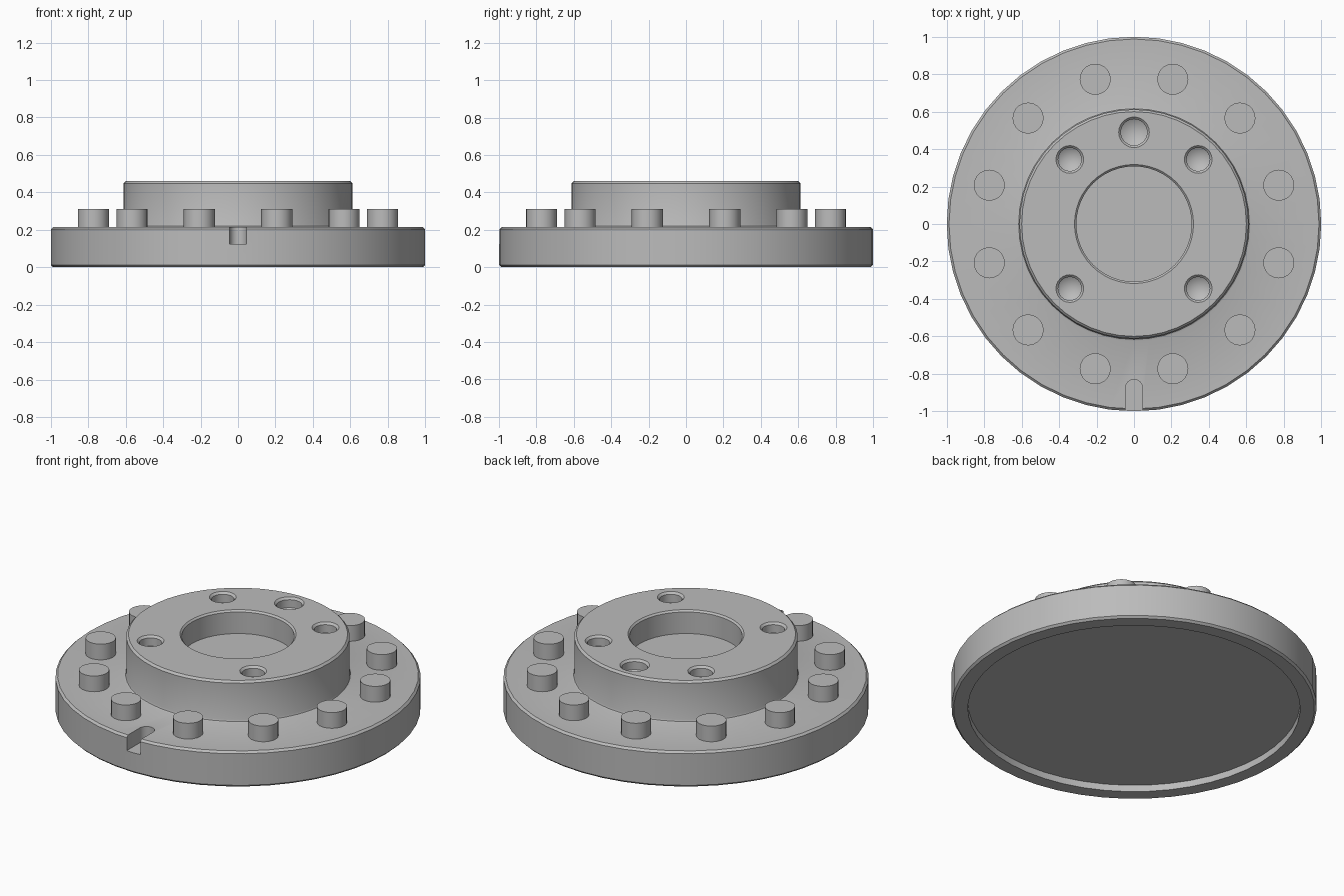
import bpy, bmesh
from math import sin, cos, pi, radians, hypot, atan2

cube = bpy.data.objects.get("Cube")
if cube:
    bpy.data.objects.remove(cube, do_unlink=True)

grey = bpy.data.materials.new("machined_grey")
GREY = (0.5, 0.5, 0.5, 1)
grey.diffuse_color = GREY
grey.use_nodes = True
grey.node_tree.nodes["Principled BSDF"].inputs["Base Color"].default_value = GREY


def lathe(name, profile, segments, x=0, y=0):
    """Revolve an (r, z) profile about a vertical axis; radius 0 makes a pole."""
    bm = bmesh.new()
    rings = []
    for r, z in profile:
        if r == 0:
            rings.append([bm.verts.new((x, y, z))] * segments)
        else:
            rings.append([bm.verts.new((x + r * cos(2 * pi * i / segments),
                                        y + r * sin(2 * pi * i / segments), z))
                          for i in range(segments)])
    for low, high in zip(rings, rings[1:]):
        for i in range(segments):
            j = (i + 1) % segments
            bm.faces.new(dict.fromkeys((low[i], low[j], high[j], high[i])))
    return finish(name, bm)


def finish(name, bm):
    bmesh.ops.recalc_face_normals(bm, faces=bm.faces)
    mesh = bpy.data.meshes.new(name)
    bm.to_mesh(mesh)
    bm.free()
    mesh.materials.append(grey)
    obj = bpy.data.objects.new(name, mesh)
    bpy.context.collection.objects.link(obj)
    return obj


def activate(obj):
    bpy.ops.object.select_all(action='DESELECT')
    obj.select_set(True)
    bpy.context.view_layer.objects.active = obj


def cut(target, cutter):
    mod = target.modifiers.new("cut", 'BOOLEAN')
    mod.operation, mod.solver, mod.object = 'DIFFERENCE', 'EXACT', cutter
    activate(target)
    bpy.ops.object.modifier_apply(modifier=mod.name)
    bpy.data.objects.remove(cutter, do_unlink=True)


def smooth(obj):
    activate(obj)
    bpy.ops.object.shade_smooth_by_angle(angle=radians(25))


FLANGE_TOP, HUB_TOP = 0.215, 0.46

# Flange, raised hub, blind centre bore and shallow underside recess
body = lathe("flange_body", [
    (0, 0.04), (0.91, 0.04), (0.91, 0), (0.988, 0), (1, 0.012),
    (1, FLANGE_TOP - 0.012), (0.988, FLANGE_TOP),
    (0.626, FLANGE_TOP), (0.616, FLANGE_TOP + 0.004), (0.612, FLANGE_TOP + 0.014),
    (0.612, HUB_TOP - 0.012), (0.6, HUB_TOP),
    (0.318, HUB_TOP), (0.308, HUB_TOP - 0.01),
    (0.308, 0.32), (0, 0.32)], 48)

# Countersunk holes with drilled cone bottoms; the rear one is larger
holes = [(sx * 0.343, sy * 0.345, 0.062) for sx in (-1, 1) for sy in (-1, 1)]
holes.append((0, 0.49, 0.07))
for x, y, r in holes:
    rim = r + 0.012
    cut(body, lathe("hole_cutter", [
        (0, HUB_TOP - 0.1), (r, HUB_TOP - 0.06), (r, HUB_TOP - 0.012),
        (rim, HUB_TOP), (rim, HUB_TOP + 0.05), (0, HUB_TOP + 0.05)], 24, x, y))

# Round-ended locating slot in the front edge
bm = bmesh.new()
half = 0.045
outline = [(half * cos(pi * i / 12), -0.875 + half * sin(pi * i / 12)) for i in range(13)]
outline += [(-half, -1.1), (half, -1.1)]
base = bm.faces.new([bm.verts.new((x, y, 0.125)) for x, y in outline])
top = bmesh.ops.extrude_face_region(bm, geom=[base])["geom"]
bmesh.ops.translate(bm, vec=(0, 0, 0.2),
                    verts=[v for v in top if isinstance(v, bmesh.types.BMVert)])
cut(body, finish("slot_cutter", bm))
smooth(body)

# Ring of twelve pins
for k in range(12):
    a = radians(15 + 30 * k)
    pin = lathe(f"pin_{k + 1}", [(0, 0.2), (0.083, 0.2), (0.083, 0.31), (0, 0.31)],
                20, 0.8 * cos(a), 0.8 * sin(a))
    smooth(pin)
